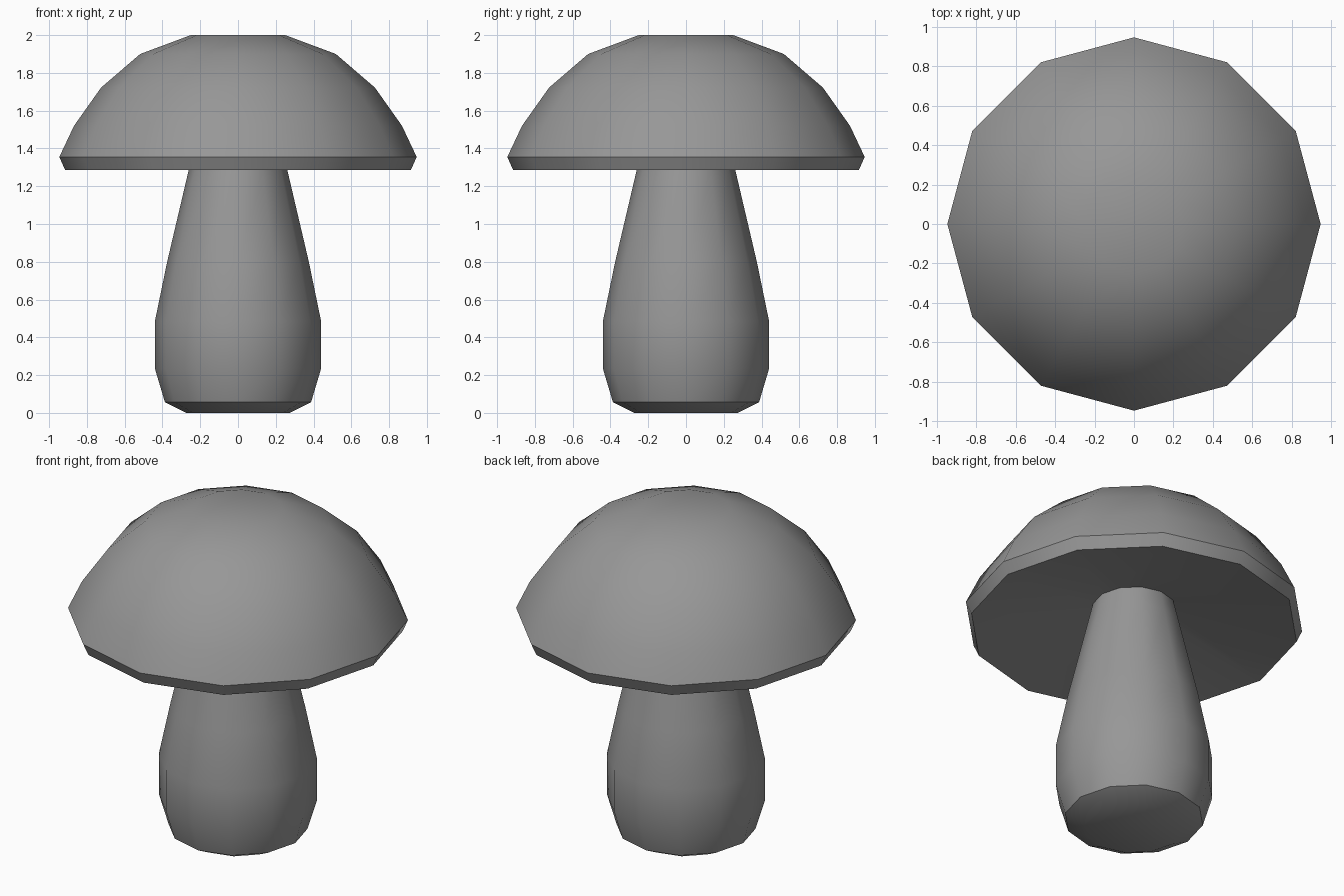
import bpy, bmesh, math

if "Cube" in bpy.data.objects:
    bpy.data.objects.remove(bpy.data.objects["Cube"])

SIDES = 12

# Dark grey shared by both parts
grey = bpy.data.materials.new("dark_grey")
grey.diffuse_color = (0.31, 0.31, 0.31, 1)
grey.use_nodes = True
grey.node_tree.nodes["Principled BSDF"].inputs["Base Color"].default_value = grey.diffuse_color


def lathe(name, profile):
    """Revolve (radius, z) points around z; zero radius makes a pole."""
    bm = bmesh.new()
    rings = []
    for r, z in profile:
        if r == 0:
            rings.append([bm.verts.new((0, 0, z))] * SIDES)
        else:
            rings.append([bm.verts.new((r * math.cos(math.tau * i / SIDES),
                                        r * math.sin(math.tau * i / SIDES), z))
                          for i in range(SIDES)])
    for a, b in zip(rings, rings[1:]):
        for i in range(SIDES):
            j = (i + 1) % SIDES
            bm.faces.new(list(dict.fromkeys((a[i], a[j], b[j], b[i]))))
    # flat end caps where the profile stays open
    for ring in (rings[0], rings[-1]):
        if ring[0] is not ring[1]:
            bm.faces.new(ring)
    bmesh.ops.recalc_face_normals(bm, faces=bm.faces)
    mesh = bpy.data.meshes.new(name)
    bm.to_mesh(mesh)
    bm.free()
    mesh.materials.append(grey)
    obj = bpy.data.objects.new(name, mesh)
    bpy.context.collection.objects.link(obj)
    bpy.ops.object.select_all(action='DESELECT')
    obj.select_set(True)
    bpy.context.view_layer.objects.active = obj
    bpy.ops.object.shade_smooth_by_angle(angle=math.radians(36))
    return obj


# Bulging stem, its top tucked into the cap
lathe("stem", [(0.275, 0), (0.387, 0.057), (0.44, 0.235), (0.44, 0.485),
               (0.375, 0.80), (0.26, 1.29), (0.225, 1.44)])

# Domed cap with a bevelled rim and a shallow hollow underside
lathe("cap", [(0, 1.455), (0.225, 1.415), (0.915, 1.285), (0.946, 1.355),
              (0.868, 1.52), (0.725, 1.722), (0.518, 1.90), (0.25, 2.0)])
